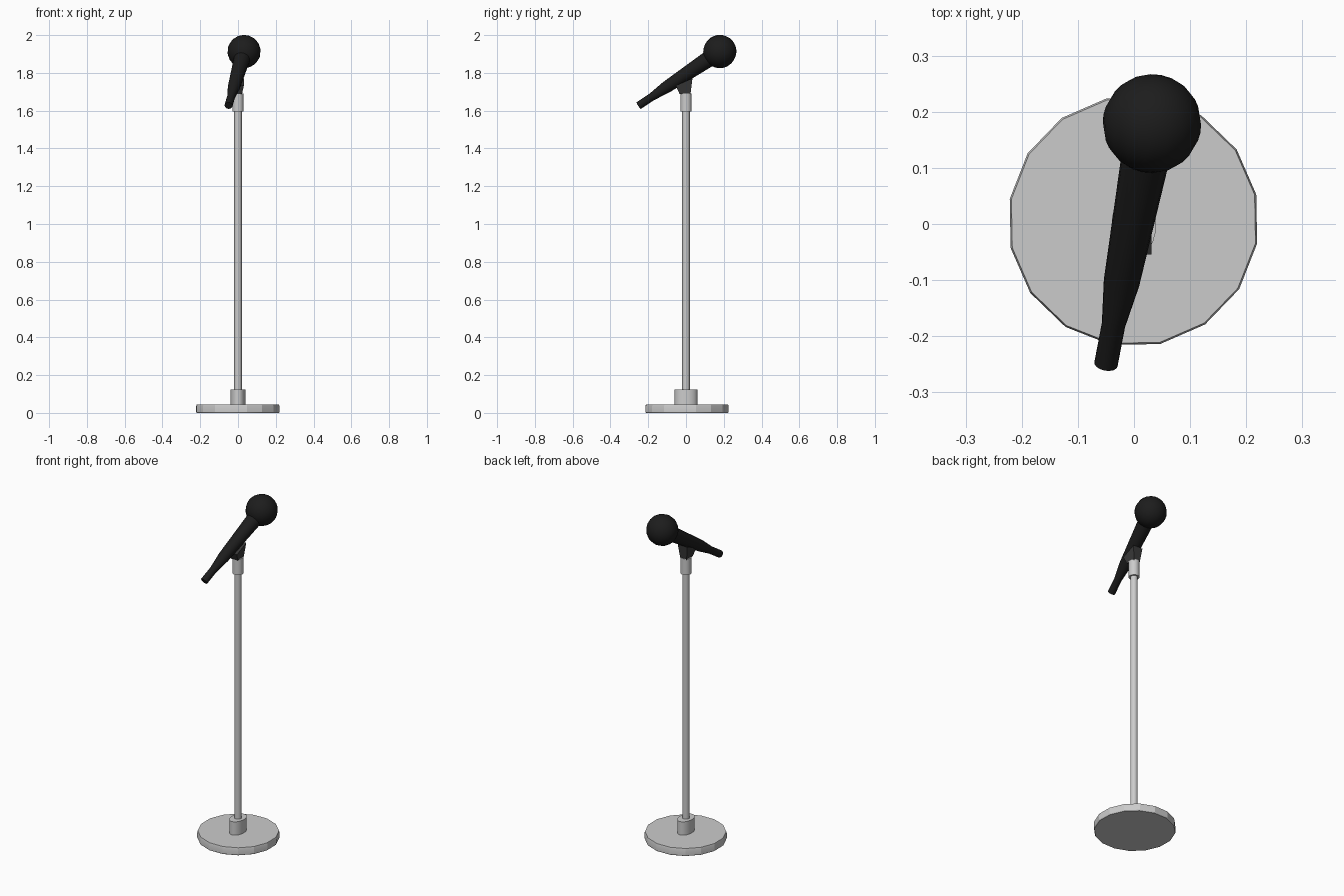
import bpy, bmesh
from math import sin, cos, pi, radians
from mathutils import Vector, Matrix

if "Cube" in bpy.data.objects:
    bpy.data.objects.remove(bpy.data.objects["Cube"])


def material(name, v):
    m = bpy.data.materials.new(name)
    m.diffuse_color = (v, v, v, 1)
    m.use_nodes = True
    m.node_tree.nodes["Principled BSDF"].inputs["Base Color"].default_value = m.diffuse_color
    return m


def finish(name, bm, mat=None, angle=35):
    bmesh.ops.recalc_face_normals(bm, faces=bm.faces)
    me = bpy.data.meshes.new(name)
    bm.to_mesh(me)
    bm.free()
    ob = bpy.data.objects.new(name, me)
    bpy.context.collection.objects.link(ob)
    if mat:
        me.materials.append(mat)
    bpy.ops.object.select_all(action='DESELECT')
    ob.select_set(True)
    bpy.context.view_layer.objects.active = ob
    if angle:
        bpy.ops.object.shade_smooth_by_angle(angle=radians(angle))
    return ob


def lathe(name, profile, sides, mat=None, matrix=Matrix(), turn=0.0, squash=1.0, angle=35):
    """Closed turned solid from (radius, height) pairs along local z."""
    bm = bmesh.new()
    rings = []
    for r, z in profile:
        rings.append([bm.verts.new(matrix @ Vector((
            r * squash * cos(turn + 2 * pi * i / sides),
            r * sin(turn + 2 * pi * i / sides), z))) for i in range(sides)])
    for a, b in zip(rings, rings[1:]):
        for i in range(sides):
            j = (i + 1) % sides
            bm.faces.new((a[i], a[j], b[j], b[i]))
    bm.faces.new(rings[0])
    bm.faces.new(rings[-1])
    return finish(name, bm, mat, angle)


black = material("black", 0.012)
dark = material("dark_grey", 0.04)

# Sixteen-sided base plate with a slightly eased rim
lathe("base_plate", [(0.221, 0), (0.224, 0.005), (0.224, 0.034), (0.221, 0.045)], 16,
      matrix=Matrix.Translation((-0.001, 0.005, 0)), turn=radians(12.3), angle=20)

# Oval collar, pole and upper sleeve
lathe("base_collar", [(0.06, 0.04), (0.06, 0.125)], 24, squash=0.66)
lathe("pole", [(0.02, 0.04), (0.02, 1.62)], 16)
lathe("upper_sleeve", [(0.03, 1.595), (0.03, 1.692)], 16)

# Flared clip, its top tilted to follow the microphone
bm = bmesh.new()
bmesh.ops.create_cube(bm, size=2)
for v in bm.verts:
    x, y, z = v.co
    if z < 0:
        v.co = (0.021 * x, -0.005 + 0.029 * y, 1.688)
    else:
        v.co = (0.031 * x, -0.01 + 0.044 * y, 1.752 + 0.019 * y)
finish("microphone_clip", bm, dark, 0)

# Microphone axis from tail to head
tail = Vector((-0.05, -0.25, 1.627))
head = Vector((0.032, 0.179, 1.913))
axis = (head - tail).to_track_quat('Z', 'Y').to_matrix().to_4x4()

# Handle: thin plug, flare, long tapered body
lathe("microphone_handle", [(0.021, 0), (0.021, 0.085), (0.032, 0.176), (0.043, 0.447)],
      16, black, Matrix.Translation(tail) @ axis)

# Ball grille
bm = bmesh.new()
bmesh.ops.create_uvsphere(bm, u_segments=16, v_segments=16, radius=0.088,
                          matrix=Matrix.Translation(head) @ axis)
finish("microphone_head", bm, black)
